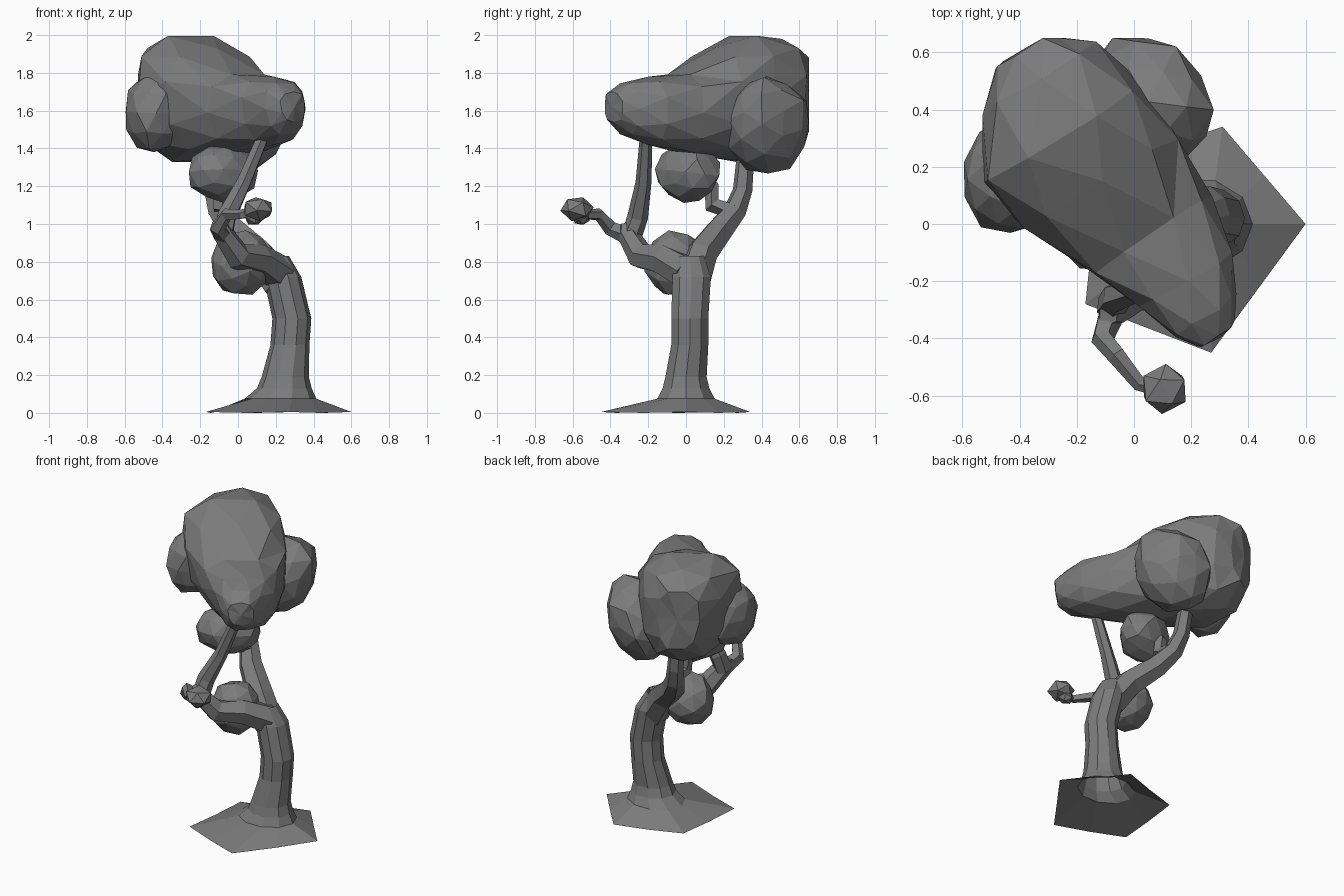
import bpy, bmesh, math, random
from mathutils import Vector, Matrix

random.seed(4)
cube = bpy.data.objects.get("Cube")
if cube:
    bpy.data.objects.remove(cube, do_unlink=True)

grey = bpy.data.materials.new("dull grey")
grey.use_nodes = True
COLOUR = (0.2, 0.2, 0.2, 1)
grey.diffuse_color = COLOUR
grey.node_tree.nodes["Principled BSDF"].inputs["Base Color"].default_value = COLOUR


def finish(name, bm):
    mesh = bpy.data.meshes.new(name)
    bm.to_mesh(mesh)
    bm.free()
    mesh.materials.append(grey)
    obj = bpy.data.objects.new(name, mesh)
    bpy.context.collection.objects.link(obj)


def loft(name, rings, closed=True, faceted=False):
    """Join equal-sized rings of points into a flat-faced skin."""
    bm = bmesh.new()
    rows = [[bm.verts.new(p) for p in ring] for ring in rings]
    n = len(rows[0])
    for a, b in zip(rows, rows[1:]):
        for i in range(n):
            j = (i + 1) % n
            bm.faces.new((a[i], a[j], b[j], b[i]))
    if closed:
        caps = [bm.faces.new(rows[0][::-1]), bm.faces.new(rows[-1])]
        bmesh.ops.recalc_face_normals(bm, faces=bm.faces)
        if faceted:
            bmesh.ops.poke(bm, faces=caps, offset=0.015)
            bmesh.ops.triangulate(bm, faces=bm.faces)
    finish(name, bm)


def branch(name, path, sides=6):
    """Tapering tube; each path entry is x, y, z, radius."""
    pts = [Vector(p[:3]) for p in path]
    rings = []
    for i, p in enumerate(pts):
        d = (pts[min(i + 1, len(pts) - 1)] - pts[max(i - 1, 0)]).normalized()
        u = d.cross(Vector((0.6, 0.8, 0.1))).normalized()
        v = d.cross(u)
        rings.append([p + path[i][3] * (math.cos(t) * u + math.sin(t) * v)
                      for t in (math.tau * k / sides for k in range(sides))])
    loft(name, rings)


def clump(name, centre, radii, detail=2, lean=0, yaw=0):
    """Faceted, slightly uneven leaf ball; lean shifts its top towards +x."""
    bm = bmesh.new()
    bmesh.ops.create_icosphere(bm, subdivisions=detail, radius=1)
    turn = Matrix.Rotation(random.uniform(0, 3), 3, Vector((0.3, 0.5, 0.8)))
    swing = Matrix.Rotation(math.radians(yaw), 3, 'Z')
    for vert in bm.verts:
        p = turn @ vert.co * random.uniform(0.95, 1.07)
        offset = swing @ Vector(a * r for a, r in zip(p, radii))
        offset.x += lean * offset.z
        vert.co = Vector(centre) + offset
    finish(name, bm)


# Trunk with a five-cornered flared foot, open underneath
corners = [Vector(c + (0.005,)) for c in
           [(0.6, 0), (0.31, 0.34), (-0.12, 0.2), (-0.17, -0.28), (0.27, -0.45)]]
foot = []
for i, c in enumerate(corners):
    foot += [c, (c + corners[(i + 1) % 5]) / 2]
for c in foot[1::2]:
    c.z = 0
trunk_rings = [foot]
for x, y, z, rx, ry in [(0.225, 0, 0.075, 0.19, 0.16), (0.245, 0, 0.13, 0.145, 0.13),
                        (0.25, 0, 0.19, 0.125, 0.115),
                        (0.275, 0.02, 0.36, 0.103, 0.103), (0.285, 0.02, 0.5, 0.103, 0.103),
                        (0.235, 0.03, 0.72, 0.1, 0.107), (0.19, 0.02, 0.83, 0.08, 0.08)]:
    trunk_rings.append([Vector((x + rx * math.cos(t), y + ry * math.sin(t), z))
                        for t in (math.tau * k / 10 for k in range(10))])
loft("trunk", trunk_rings, closed=False)

# Branches
branch("front_branch", [(0.22, 0.01, 0.74, 0.095), (0.11, -0.12, 0.81, 0.085),
                        (0, -0.24, 0.83, 0.073), (-0.08, -0.31, 0.95, 0.056),
                        (-0.09, -0.32, 1.0, 0.035)])
branch("front_twig", [(-0.08, -0.31, 0.94, 0.05), (-0.11, -0.4, 0.98, 0.042),
                      (-0.06, -0.46, 1.05, 0.034), (0.02, -0.56, 1.05, 0.027),
                      (0.09, -0.58, 1.07, 0.025)], 5)
branch("front_upright", [(-0.08, -0.29, 0.93, 0.055), (-0.06, -0.255, 1.04, 0.055),
                         (0.03, -0.225, 1.22, 0.042), (0.14, -0.21, 1.48, 0.033)])
branch("back_branch", [(0.22, 0.03, 0.68, 0.095), (0.11, 0.08, 0.84, 0.088),
                       (-0.03, 0.18, 0.97, 0.075), (-0.1, 0.26, 1.07, 0.062),
                       (-0.13, 0.3, 1.18, 0.052), (-0.16, 0.32, 1.42, 0.045)])
branch("back_twig", [(-0.08, 0.25, 1.07, 0.045), (-0.09, 0.14, 1.1, 0.047),
                     (-0.1, 0.135, 1.2, 0.04), (-0.1, 0.08, 1.28, 0.035)], 5)

# Main crown: uneven oval sections along a slanting horizontal axis
start = Vector((0.3, -0.36, 0))
along = Vector((-0.52, 0.853, 0))
across = Vector((0.853, 0.52, 0))
sections = [  # distance, side limits, bottom, top
    (-0.015, -0.1, 0.06, 1.54, 1.7), (0.06, -0.15, 0.11, 1.47, 1.75),
    (0.2, -0.2, 0.18, 1.42, 1.78), (0.4, -0.29, 0.215, 1.38, 1.8),
    (0.65, -0.4, 0.23, 1.35, 1.93), (0.86, -0.45, 0.22, 1.315, 2.01),
    (1.07, -0.32, 0.16, 1.35, 1.98), (1.19, -0.2, 0.1, 1.48, 1.89)]
crown_rings = []
for row, (s, w0, w1, z0, z1) in enumerate(sections):
    ring = []
    for k in range(10):
        t = math.tau * (k + 0.5 * (row % 2)) / 10 + math.pi / 2
        c, h = (math.copysign(abs(f) ** 0.8, f) for f in (math.cos(t), math.sin(t)))
        p = start + along * (s + random.uniform(-0.015, 0.015))
        if c < 0:  # this side is fuller above than below
            c *= 1 + 0.15 * h
        p += across * ((w0 + w1) / 2 + c * (w1 - w0) / 2)
        p.y = min(p.y, 0.65)  # the back is blunt
        p.z = (z0 + z1) / 2 + h * (z1 - z0) / 2
        ring.append(p)
    crown_rings.append(ring)
loft("main_crown", crown_rings, faceted=True)

# Smaller leaf clumps
clump("right_clump", (-0.44, 0.165, 1.59), (0.168, 0.205, 0.213))
clump("back_clump", (0.055, 0.432, 1.525), (0.2, 0.24, 0.255), lean=0.25, yaw=36)
clump("middle_clump", (-0.075, 0.01, 1.27), (0.2, 0.155, 0.155), yaw=36)
clump("low_clump", (0.02, -0.055, 0.79), (0.16, 0.165, 0.17))
clump("twig_clump", (0.105, -0.575, 1.08), (0.085, 0.09, 0.066), 1)
clump("twig_bud", (0.085, -0.555, 1.03), (0.05, 0.05, 0.04), 1)
